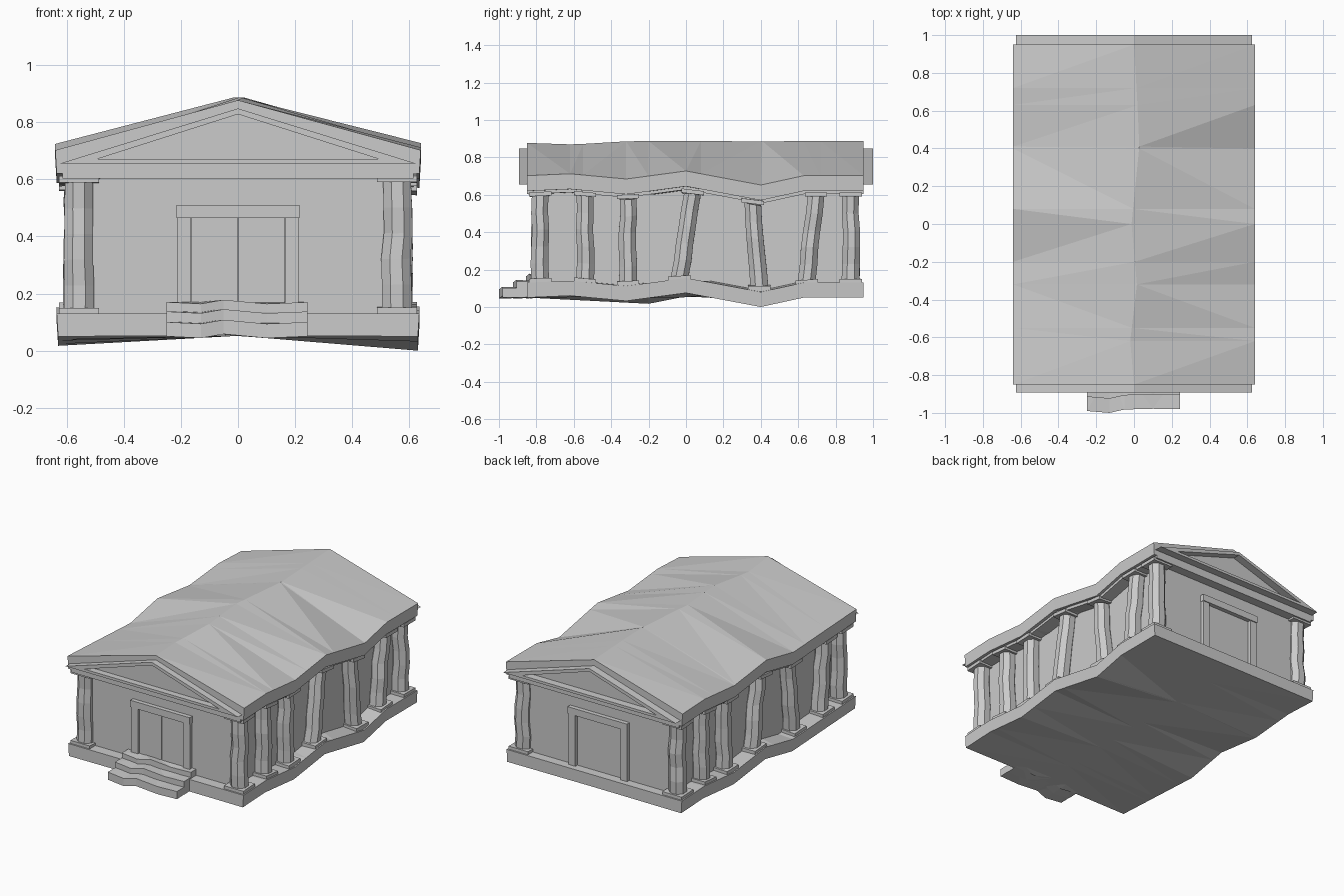
import bpy, bmesh, math, random

if "Cube" in bpy.data.objects:
    bpy.data.objects.remove(bpy.data.objects["Cube"])

random.seed(4)
# sag of the long sides: (y, z offset)
RIGHT = [(-0.85, 0), (-0.62, .01), (-0.32, -.018), (0, .025), (0.4, -.05), (0.63, .0), (0.95, 0)]
LEFT = [(-0.85, 0), (-0.55, -.015), (-0.2, -.033), (0.08, .022), (0.41, -.018), (0.72, .01), (0.95, 0)]


def lerp(table, y):
    if y <= table[0][0]:
        return table[0][1]
    for (a, u), (b, v) in zip(table, table[1:]):
        if y <= b:
            return u + (v - u) * (y - a) / (b - a)
    return table[-1][1]


def warp(x, y, z):
    d = lerp(RIGHT if x > 0 else LEFT, y)
    return (x, y, z + d * min(1, abs(x) / 0.6))


def finish(name, bm):
    bmesh.ops.recalc_face_normals(bm, faces=bm.faces)
    me = bpy.data.meshes.new(name)
    bm.to_mesh(me)
    bm.free()
    ob = bpy.data.objects.new(name, me)
    bpy.context.collection.objects.link(ob)
    return ob


def skin(name, rings, tri=False):
    """Joins closed rings of points into a capped solid."""
    bm = bmesh.new()
    vs = [[bm.verts.new(p) for p in r] for r in rings]
    n = len(vs[0])
    for a, b in zip(vs, vs[1:]):
        for i in range(n):
            j = (i + 1) % n
            bm.faces.new((a[i], a[j], b[j], b[i]))
    bm.faces.new(vs[0])
    bm.faces.new(vs[-1])
    if tri:
        bmesh.ops.triangulate(bm, faces=bm.faces)
    return finish(name, bm)


def box(name, x0, x1, y0, y1, z0, z1, bend=True):
    rings = []
    for y in (y0, y1):
        r = [(x0, y, z0), (x1, y, z0), (x1, y, z1), (x0, y, z1)]
        rings.append([warp(*p) for p in r] if bend else r)
    return skin(name, rings)


STATIONS = sorted({y for y, _ in RIGHT + LEFT})


def long_body(name, section, wobble=None):
    rings = []
    for y in STATIONS:
        ring = []
        for x, z in section:
            if wobble:
                x, z = wobble(x, y, z)
            ring.append(warp(x, y, z))
        rings.append(ring)
    return skin(name, rings, True)


# platform, with a slightly arched underside
long_body("platform", [(-.63, .05), (0, .052), (.63, .05), (.635, .13), (0, .13), (-.635, .13)])

# beam under the roof
long_body("beam", [(-.615, .603), (0, .603), (.615, .603), (.615, .64), (0, .64), (-.615, .64)])

# roof with a wandering ridge
RIDGE_X = [(-.85, 0), (-.62, -.02), (-.28, .02), (-.07, -.02), (.43, .03), (.95, 0)]
RIDGE_Z = [(-.85, -.01), (-.6, -.018), (-.3, 0), (.95, 0)]


def ridge(x, y, z):
    if z > .8:
        return x + lerp(RIDGE_X, y), z + lerp(RIDGE_Z, y)
    return x, z


long_body("roof", [(-.635, .62), (0, .62), (.635, .62), (.64, .702), (0, .887), (-.64, .702)], ridge)

# inner hall
box("hall", -.53, .53, -.78, .89, .1, .66, False)


# pediment frames at both ends
def pediment(name, y0, y1):
    outer = [(-.625, .655), (.625, .655), (0, .848)]
    inner = [(-.49, .672), (.49, .672), (0, .828)]
    bm = bmesh.new()
    o0, o1, i0, i1 = [[bm.verts.new((x, y, z)) for x, z in tri]
                      for tri, y in ((outer, y0), (outer, y1), (inner, y0), (inner, y1))]
    for a in range(3):
        b = (a + 1) % 3
        for p, q in ((o0, o1), (o1, i1), (i1, i0), (i0, o0)):
            bm.faces.new((p[a], p[b], q[b], q[a]))
    finish(name, bm)


pediment("front_pediment", -.892, -.845)
pediment("back_pediment", .945, 1.0)


# columns: octagonal wobbly shaft, plinth and cap
def column(name, x, y, lean, r=.05):
    rings = []
    n = 6
    for k in range(n):
        t = k / (n - 1)
        e = 0 if k in (0, n - 1) else .005
        cx = x + random.uniform(-e, e)
        cy = y + lean * (t - .5) + random.uniform(-e, e)
        rr = r * (1.04 - .08 * t)
        rings.append([warp(cx + 1.1 * rr * math.cos(a), cy + rr * math.sin(a), .14 + .45 * t)
                      for a in (math.pi * (i + .5) / 4 for i in range(8))])
    skin(name + "_shaft", rings)
    yb, yt = y - lean / 2, y + lean / 2
    box(name + "_plinth", x - .07, x + .07, yb - .06, yb + .06, .12, .15)
    box(name + "_cap", x - .07, x + .07, yt - .06, yt + .06, .59, .612)


RIGHT_COLS = [(-.78, 0), (-.54, 0), (-.31, 0), (0, .07), (.375, -.035), (.67, .05), (.88, 0)]
LEFT_COLS = [(-.78, 0), (-.6, -.04), (-.27, .04), (.09, -.06), (.41, 0), (.64, 0), (.88, 0)]
for i, (y, lean) in enumerate(RIGHT_COLS):
    column(f"right_column_{i + 1}", .557, y, lean)
for i, (y, lean) in enumerate(LEFT_COLS):
    column(f"left_column_{i + 1}", -.557, y, lean)


# doorways at both ends
def doorway(name, wall, s, leaves):
    def part(n, x0, x1, z0, z1, depth):
        box(name + n, x0, x1, min(wall, wall + s * depth), max(wall, wall + s * depth), z0, z1, False)
    part("_lintel", -.215, .215, .465, .51, .028)
    for side, x in (("left", -.188), ("right", .188)):
        part(f"_{side}_jamb", x - .024, x + .024, .12, .475, .022)
    if leaves:
        part("_left_leaf", -.162, -.002, .12, .465, .01)
        part("_right_leaf", .002, .162, .12, .465, .01)


doorway("front_door", -.78, -1, True)
doorway("back_door", .89, 1, False)


# front steps, uneven along their width
for i, (y0, top) in enumerate([(-.99, .1), (-.915, .137), (-.845, .17)]):
    rings = []
    for x, dy, dz in ((-.25, 0, 0), (-.13, -.01, -.006), (-.05, .008, .008), (.1, .012, -.006), (.243, .01, 0)):
        rings.append([(x, y0 + dy, .05 + dz), (x, -.78, .055), (x, -.78, top), (x, y0 + dy, top + dz)])
    skin(f"step_{i + 1}", rings, True)
